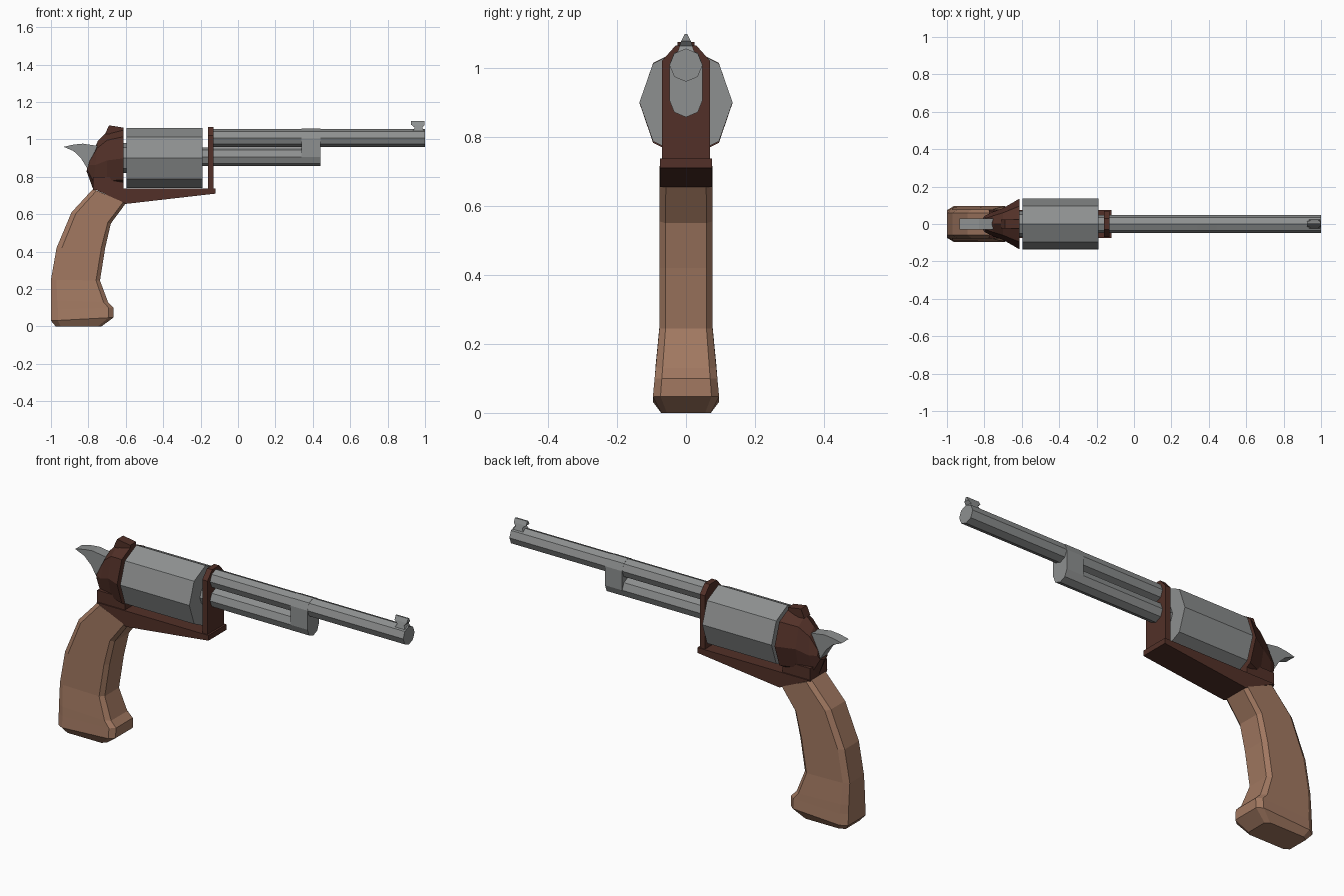
import bpy, bmesh, math

if "Cube" in bpy.data.objects:
    bpy.data.objects.remove(bpy.data.objects["Cube"])


def material(name, rgb):
    m = bpy.data.materials.new(name)
    m.diffuse_color = (*rgb, 1)
    m.use_nodes = True
    m.node_tree.nodes["Principled BSDF"].inputs["Base Color"].default_value = m.diffuse_color
    return m


STEEL = material("grey_steel", (0.27, 0.28, 0.28))
WOOD = material("brown_wood", (0.36, 0.19, 0.12))
FRAME = material("dark_brown_metal", (0.085, 0.03, 0.021))


def loft(name, rings, mat):
    """Skin a list of equal-length rings and cap both ends."""
    bm = bmesh.new()
    vs = [[bm.verts.new(p) for p in r] for r in rings]
    n = len(rings[0])
    for a, b in zip(vs, vs[1:]):
        for i in range(n):
            j = (i + 1) % n
            bm.faces.new((a[i], a[j], b[j], b[i]))
    bm.faces.new(vs[0])
    bm.faces.new(vs[-1])
    bmesh.ops.recalc_face_normals(bm, faces=bm.faces)
    me = bpy.data.meshes.new(name)
    bm.to_mesh(me)
    bm.free()
    me.materials.append(mat)
    ob = bpy.data.objects.new(name, me)
    bpy.context.collection.objects.link(ob)
    return ob


def octagon(top, bottom, ry):
    """Octagon around the line from top (x, z) to bottom (x, z), points up and down."""
    ring = []
    for i in range(8):
        a = i * math.pi / 4
        t = (1 - math.cos(a)) / 2
        ring.append((top[0] + (bottom[0] - top[0]) * t, ry * math.sin(a),
                     top[1] + (bottom[1] - top[1]) * t))
    return ring


def rod(name, x0, x1, z, ry, rz, mat):
    return loft(name, [octagon((x, z + rz), (x, z - rz), ry) for x in (x0, x1)], mat)


def plate(name, profile, w, mat):
    """Extrude an (x, z) profile across y."""
    return loft(name, [[(x, y, z) for x, z in profile] for y in (-w, w)], mat)


# Drum, its axle, barrel and ejector rod
rod("drum", -0.595, -0.19, 0.90, 0.135, 0.16, STEEL)
rod("drum_axle", -0.65, -0.58, 0.90, 0.07, 0.08, STEEL)
rod("barrel", -0.15, 1.0, 1.008, 0.048, 0.048, STEEL)
rod("ejector_rod", -0.20, 0.36, 0.907, 0.048, 0.05, STEEL)

# Lug joining the barrel and rod: barrel top half over rod bottom half
lug = []
for x in (0.34, 0.44):
    ring = []
    for i in range(8):
        a = i * math.pi / 4
        c = math.cos(a)
        ring.append((x, 0.0485 * math.sin(a), (1.008 if i in (0, 1, 2, 6, 7) else 0.907) + 0.05 * c))
    ring.insert(3, (x, 0.0485, 0.907))
    ring.insert(7, (x, -0.0485, 0.907))
    lug.append(ring)
loft("barrel_lug", lug, STEEL)

# Front sight, waisted and narrowing upwards
loft("front_sight", [[(x0, -w, z), (x1, -w, z), (x1, w, z), (x0, w, z)] for x0, x1, w, z in (
    (0.93, 1.0, 0.028, 1.035), (0.945, 0.985, 0.019, 1.063),
    (0.926, 0.998, 0.014, 1.078), (0.926, 0.998, 0.004, 1.098))], STEEL)

# Hammer
plate("hammer", [(-0.70, 0.96), (-0.77, 0.968), (-0.83, 0.977), (-0.88, 0.972), (-0.932, 0.96),
                 (-0.88, 0.938), (-0.84, 0.90), (-0.80, 0.835), (-0.70, 0.835)], 0.029, STEEL)

# Frame: recoil shield tapering to the back, rear sight, floor and front plate
loft("recoil_shield", [octagon(*s) for s in (
    ((-0.613, 1.062), (-0.613, 0.735), 0.135),
    ((-0.70, 1.04), (-0.70, 0.735), 0.085),
    ((-0.75, 0.99), (-0.775, 0.735), 0.062),
    ((-0.79, 0.895), (-0.81, 0.83), 0.042))], FRAME)
plate("rear_sight", [(-0.613, 1.063), (-0.69, 1.075), (-0.71, 1.03), (-0.613, 1.02)], 0.025, FRAME)
plate("shield_web", [(-0.613, 0.80), (-0.775, 0.80), (-0.775, 0.73), (-0.613, 0.73)], 0.07, FRAME)
plate("frame_floor", [(-0.775, 0.738), (-0.12, 0.738), (-0.12, 0.71), (-0.60, 0.655)], 0.076, FRAME)
section = [(-0.07, 0.72), (0.07, 0.72), (0.07, 1.02), (0.03, 1.065), (-0.03, 1.065), (-0.07, 1.02)]
loft("front_plate", [[(x, y, z) for y, z in section] for x in (-0.16, -0.13)], FRAME)


# Grip: chamfered rectangles swept down a curve (back x, z, front x, z, half width)
def grip_ring(xb, zb, xf, zf, w):
    def at(t):
        return xb + (xf - xb) * t, zb + (zf - zb) * t
    half = [(0, w * 0.77), (0.11, w), (0.92, w), (1, w * 0.77)]
    pts = half + [(t, -y) for t, y in reversed(half)]
    return [(at(t)[0], y, at(t)[1]) for t, y in pts]


loft("grip", [grip_ring(*s) for s in (
    (-0.775, 0.735, -0.60, 0.658, 0.076), (-0.89, 0.61, -0.68, 0.55, 0.077),
    (-0.97, 0.42, -0.71, 0.42, 0.077), (-1.0, 0.25, -0.738, 0.245, 0.077),
    (-1.0, 0.14, -0.695, 0.13, 0.088), (-1.0, 0.09, -0.665, 0.10, 0.091),
    (-1.0, 0.03, -0.665, 0.048, 0.096), (-0.975, 0, -0.73, 0, 0.072))], WOOD)
